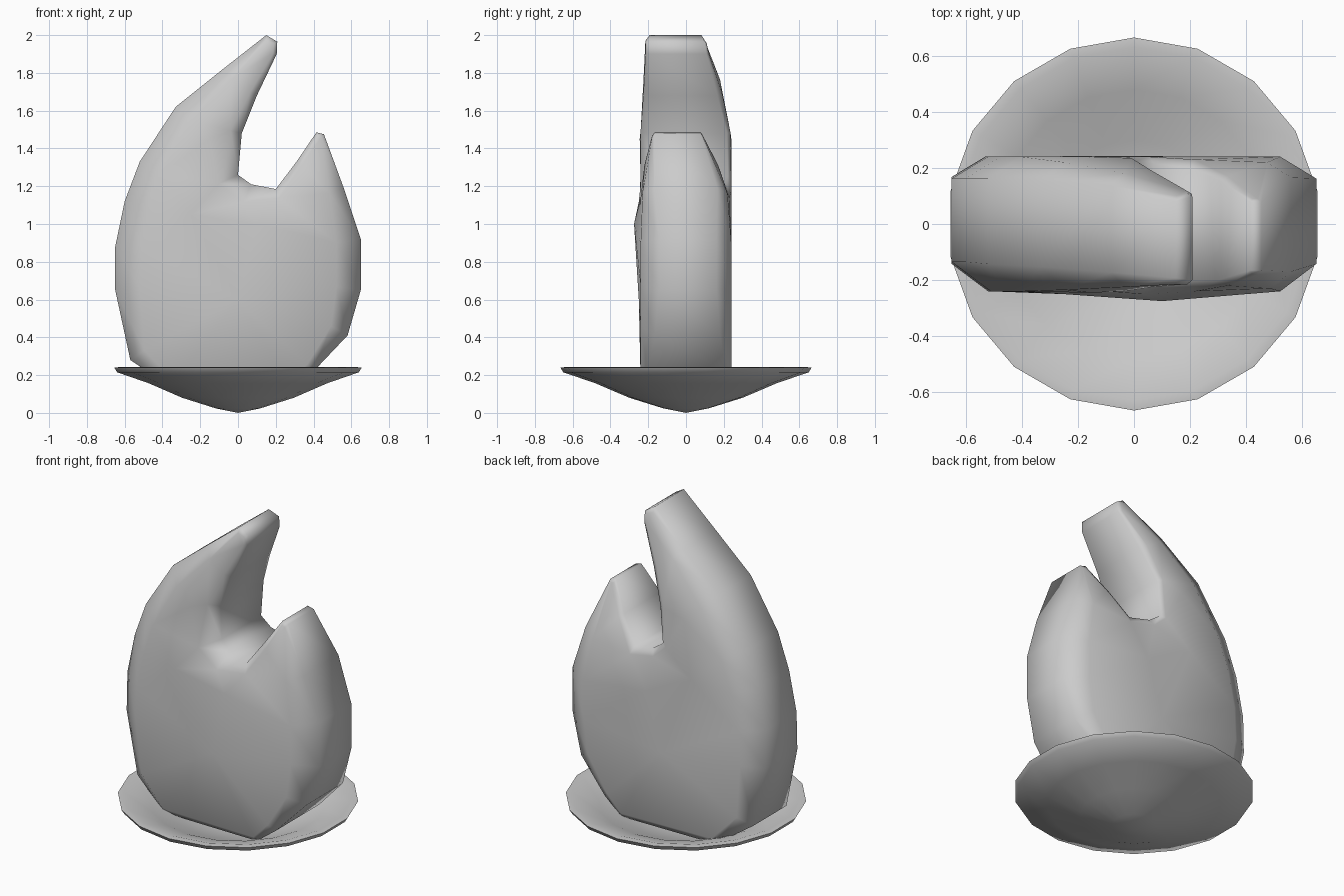
import bpy, bmesh, math
from mathutils import Vector
from mathutils.geometry import delaunay_2d_cdt

if "Cube" in bpy.data.objects:
    bpy.data.objects.remove(bpy.data.objects["Cube"])


def make_object(name, bm, angle):
    bmesh.ops.remove_doubles(bm, verts=bm.verts, dist=0.0005)
    bmesh.ops.recalc_face_normals(bm, faces=bm.faces)
    mesh = bpy.data.meshes.new(name)
    bm.to_mesh(mesh)
    bm.free()
    ob = bpy.data.objects.new(name, mesh)
    bpy.context.collection.objects.link(ob)
    bpy.ops.object.select_all(action='DESELECT')
    ob.select_set(True)
    bpy.context.view_layer.objects.active = ob
    bpy.ops.object.shade_smooth_by_angle(angle=math.radians(angle))
    return ob


# Shallow dish: lathed profile (radius, height)
def build_dish(sides=18):
    profile = [(0, 0.0), (0.12, 0.024), (0.3, 0.08), (0.48, 0.157),
               (0.65, 0.215), (0.665, 0.24), (0.63, 0.243),
               (0.48, 0.195), (0.3, 0.115), (0, 0.04)]
    bm = bmesh.new()
    rings = []
    for r, z in profile:
        rings.append([bm.verts.new((r * math.cos(a), r * math.sin(a), z))
                      for a in (2 * math.pi * (i + 0.5) / sides for i in range(sides))]
                     if r else [bm.verts.new((0, 0, z))] * sides)
    for lo, hi in zip(rings, rings[1:]):
        for i in range(sides):
            j = (i + 1) % sides
            quad = list(dict.fromkeys([lo[i], lo[j], hi[j], hi[i]]))
            bm.faces.new(quad)
    make_object("dish", bm, 50)


# Flame outline, clockwise: x, z, front inset, back inset, front y, back y
OUTLINE = [
    (-0.35, 0.13, 0.04, 0.04, -0.24, 0.24),
    (-0.57, 0.28, 0.09, 0.09, -0.22, 0.22),
    (-0.65, 0.65, 0.13, 0.12, -0.24, 0.24),
    (-0.65, 0.88, 0.14, 0.13, -0.24, 0.24),
    (-0.60, 1.12, 0.14, 0.13, -0.24, 0.24),
    (-0.52, 1.33, 0.13, 0.13, -0.24, 0.24),
    (-0.33, 1.62, 0.11, 0.11, -0.235, 0.22),
    (-0.08, 1.82, 0.07, 0.07, -0.225, 0.18),
    (0.15, 2.00, 0.03, 0.03, -0.215, 0.10),
    (0.208, 1.965, 0.02, 0.02, -0.215, 0.11),
    (0.205, 1.90, 0.02, 0.02, -0.215, 0.12),
    (0.10, 1.68, 0.04, 0.04, -0.225, 0.19),
    (0.02, 1.48, 0.06, 0.03, -0.24, 0.235),
    (0.00, 1.26, 0.11, 0.03, -0.24, 0.24),
    (0.07, 1.21, 0.10, 0.04, -0.25, 0.24),
    (0.20, 1.185, 0.05, 0.05, -0.24, 0.23),
    (0.31, 1.33, 0.03, 0.03, -0.22, 0.17),
    (0.415, 1.485, 0.02, 0.02, -0.18, 0.09),
    (0.455, 1.475, 0.02, 0.02, -0.18, 0.09),
    (0.56, 1.19, 0.08, 0.09, -0.23, 0.22),
    (0.65, 0.92, 0.13, 0.13, -0.24, 0.24),
    (0.65, 0.65, 0.13, 0.13, -0.24, 0.24),
    (0.58, 0.41, 0.10, 0.10, -0.24, 0.24),
    (0.40, 0.22, 0.05, 0.05, -0.24, 0.24),
    (0.28, 0.13, 0.03, 0.03, -0.24, 0.24),
]


def build_flame():
    bm = bmesh.new()
    n = len(OUTLINE)
    pts = [Vector(p[:2]) for p in OUTLINE]

    # inward direction at each outline point
    inward = []
    for i in range(n):
        d = ((pts[i] - pts[i - 1]).normalized()
             + (pts[(i + 1) % n] - pts[i]).normalized()).normalized()
        inward.append(Vector((d.y, -d.x)))

    # front face ring, two rim rings, back face ring
    rings = [[], [], [], []]
    for p, q, (x, z, df, db, yf, yb) in zip(pts, inward, OUTLINE):
        a, b = p + q * df, p + q * db
        for ring, co in zip(rings, [(a.x, yf, a.y), (x, yf + 0.75 * df, z),
                                    (x, yb - 0.6 * db, z), (b.x, yb, b.y)]):
            ring.append(bm.verts.new(co))
    for r, s in zip(rings, rings[1:]):
        for i in range(n):
            j = (i + 1) % n
            bm.faces.new([r[i], r[j], s[j], s[i]])

    # broad faces with a few interior points for the slight bulge
    def cap(ring, inner):
        cos = [v.co.copy() for v in ring] + [Vector(c) for c in inner]
        flat = [Vector((c.x, c.z)) for c in cos]
        out, _, tris, _, _, _ = delaunay_2d_cdt(
            flat, [], [list(range(n))[::-1]], 1, 1e-5)
        vs = []
        for p in out:
            k = min(range(len(flat)), key=lambda m: (flat[m] - p).length)
            vs.append(bm.verts.new((p.x, cos[k].y, p.y)))
        for t in tris:
            bm.faces.new([vs[k] for k in t])

    cap(rings[0], [(0.1, -0.275, 1.0), (-0.25, -0.25, 1.05),
                   (0, -0.25, 0.6), (-0.15, -0.245, 1.45)])
    cap(rings[3], [(0.1, 0.24, 0.95), (-0.2, 0.242, 1.1),
                   (0, 0.242, 0.6), (-0.15, 0.24, 1.45)])
    make_object("flame", bm, 65)


build_dish()
build_flame()
